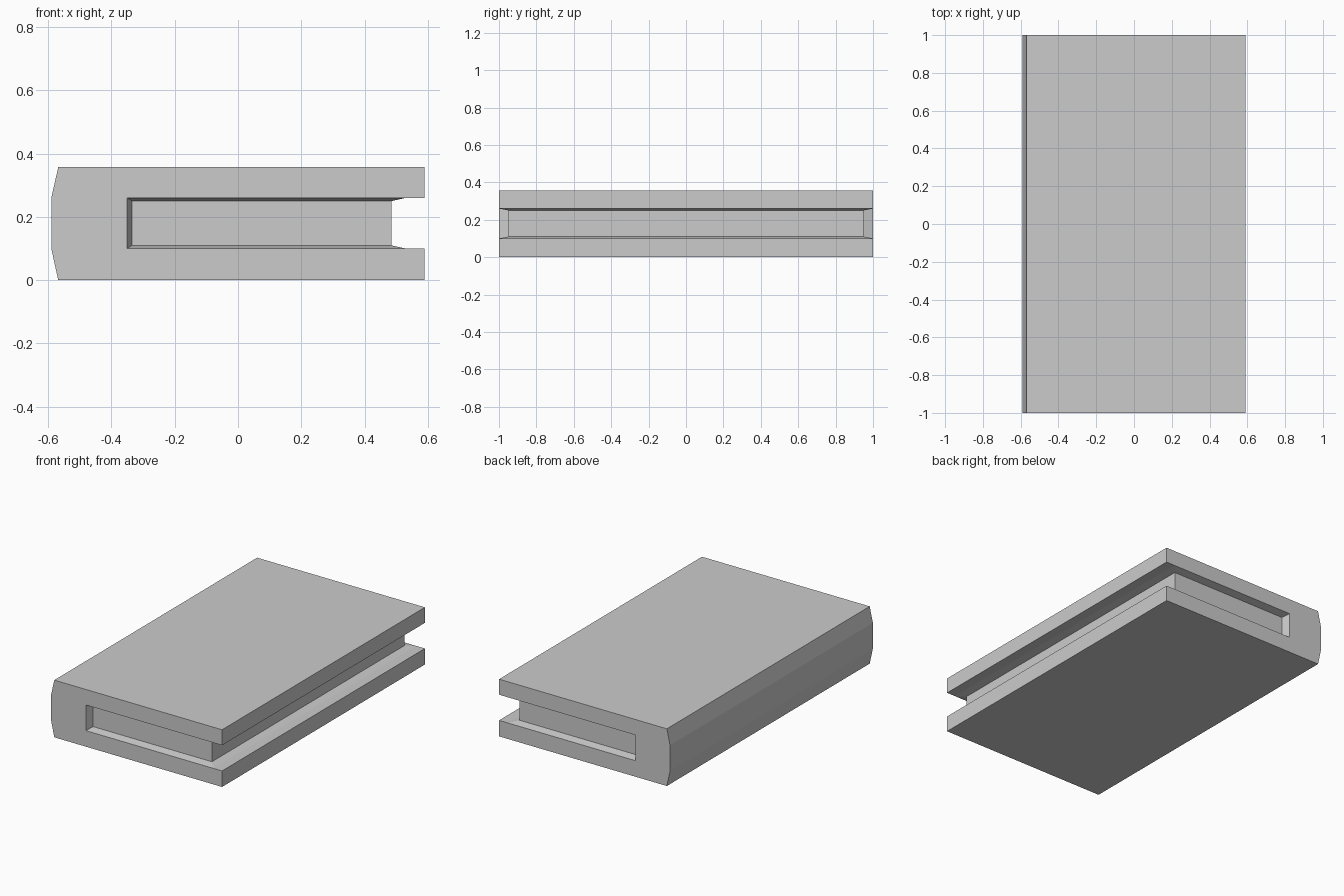
import bpy, bmesh

if "Cube" in bpy.data.objects:
    bpy.data.objects.remove(bpy.data.objects["Cube"])

TOP = 0.357
# End outline of the binding (x, z): boards, hollow and rounded spine
OUTER = [(-0.568, 0), (0.59, 0), (0.59, 0.10), (0.53, 0.10), (-0.35, 0.10), (-0.35, 0.26),
         (0.53, 0.26), (0.59, 0.26), (0.59, TOP), (-0.568, TOP), (-0.59, 0.26), (-0.59, 0.10)]
# End outline of the recessed page block
INNER = [(0.485, 0.11), (-0.335, 0.11), (-0.335, 0.25), (0.485, 0.25)]

bm = bmesh.new()


def ring(points, y):
    return [bm.verts.new((x, y, z)) for x, z in points]


outer = [ring(OUTER, y) for y in (-1, 1)]
inner = [ring(INNER, y) for y in (-0.95, 0.95)]


def strip(rings, i, j):
    a, b = rings
    bm.faces.new((a[i], a[j], b[j], b[i]))


# Cover: end caps plus all long strips outside the hollow
for r in outer:
    bm.faces.new(r)
for i in range(12):
    if i not in (3, 4, 5):
        strip(outer, i, (i + 1) % 12)
cover_count = len(bm.faces)

# Pages: sloped borders, recessed ends and fore edge
for o, q in zip(outer, inner):
    for k in range(3):
        bm.faces.new((o[3 + k], o[4 + k], q[k + 1], q[k]))
    bm.faces.new(q)
strip(inner, 0, 3)
for k, q in ((3, 0), (6, 3)):
    bm.faces.new((outer[0][k], outer[1][k], inner[1][q], inner[0][q]))
bmesh.ops.recalc_face_normals(bm, faces=bm.faces[:])

# Split the closed shell into its two parts
for name, is_cover in (("cover", True), ("pages", False)):
    part = bm.copy()
    drop = [f for n, f in enumerate(part.faces) if (n < cover_count) != is_cover]
    bmesh.ops.delete(part, geom=drop, context='FACES')
    mesh = bpy.data.meshes.new(name)
    part.to_mesh(mesh)
    part.free()
    bpy.context.collection.objects.link(bpy.data.objects.new(name, mesh))
bm.free()
